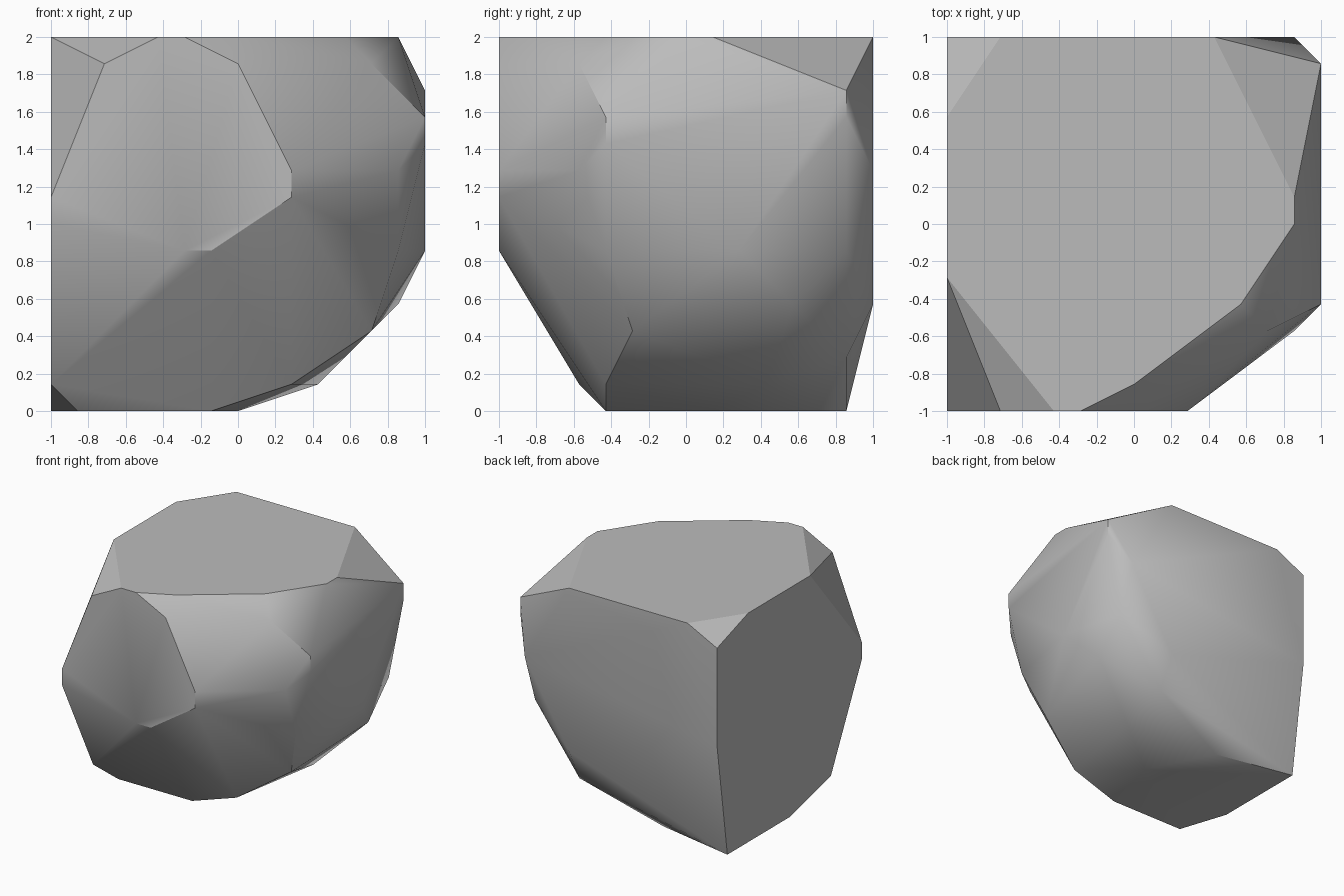
import bpy
import bmesh
import math

# Remove the default object only
default = bpy.data.objects.get("Cube")
if default:
    bpy.data.objects.remove(default, do_unlink=True)

STEP = 1 / 7  # the boulder's corners sit on a coarse grid

# Corner positions (x, y) of the boulder, grouped by height in grid steps
crown = {
    14: [(-3, -7), (-2, -7), (0, -6), (4, -3), (6, 0),
         (6, 1), (3, 7), (-5, 7), (-7, 4), (-7, -2)],
    13: [(-5, -7), (0, -7), (5, -4), (-7, 7)],
    12: [(7, 6)],
}
waist = {
    11: [(7, -3), (7, 6)],
    10: [(7, -3)],
    9: [(2, -7), (6, -4), (6, 7)],
    8: [(-7, -7), (2, -7)],
    7: [(-7, -7), (-7, 7)],
    6: [(-2, -7), (-1, -7), (6, -3), (6, 6), (7, 2)],
}
foot = {
    4: [(6, 4), (3, 7)],
    3: [(5, -2)],
    2: [(3, 6)],
    1: [(2, -3), (3, 3), (-7, -4)],
    0: [(-6, -3), (-1, -3), (0, 1), (-2, 5), (-7, 6), (-7, 0)],
}


def make_material(name, color):
    """Plain single-colour material for viewport and render."""
    mat = bpy.data.materials.new(name)
    mat.use_nodes = True
    mat.diffuse_color = color
    shader = next(n for n in mat.node_tree.nodes if n.type == "BSDF_PRINCIPLED")
    shader.inputs["Base Color"].default_value = color
    return mat


def make_hull(name, layers, mat):
    """Wrap a convex skin around the layered corners, with flat facets merged."""
    bm = bmesh.new()
    for layer in layers:
        for height, corners in layer.items():
            for x, y in corners:
                bm.verts.new((x * STEP, y * STEP, height * STEP))
    bmesh.ops.convex_hull(bm, input=bm.verts[:])
    loose = [v for v in bm.verts if not v.link_faces]
    bmesh.ops.delete(bm, geom=loose, context="VERTS")
    bmesh.ops.dissolve_limit(bm, angle_limit=math.radians(1),
                             verts=bm.verts[:], edges=bm.edges[:])
    bmesh.ops.recalc_face_normals(bm, faces=bm.faces[:])
    mesh = bpy.data.meshes.new(name)
    bm.to_mesh(mesh)
    bm.free()
    mesh.materials.append(mat)
    obj = bpy.data.objects.new(name, mesh)
    bpy.context.collection.objects.link(obj)
    return obj


# Boulder
stone = make_material("stone_grey", (0.5, 0.5, 0.5, 1))
boulder = make_hull("boulder", [crown, waist, foot], stone)

# Soft shading across shallow facets, crisp edges at steep ones
bpy.ops.object.select_all(action="DESELECT")
boulder.select_set(True)
bpy.context.view_layer.objects.active = boulder
bpy.ops.object.shade_smooth_by_angle(angle=math.radians(30))
